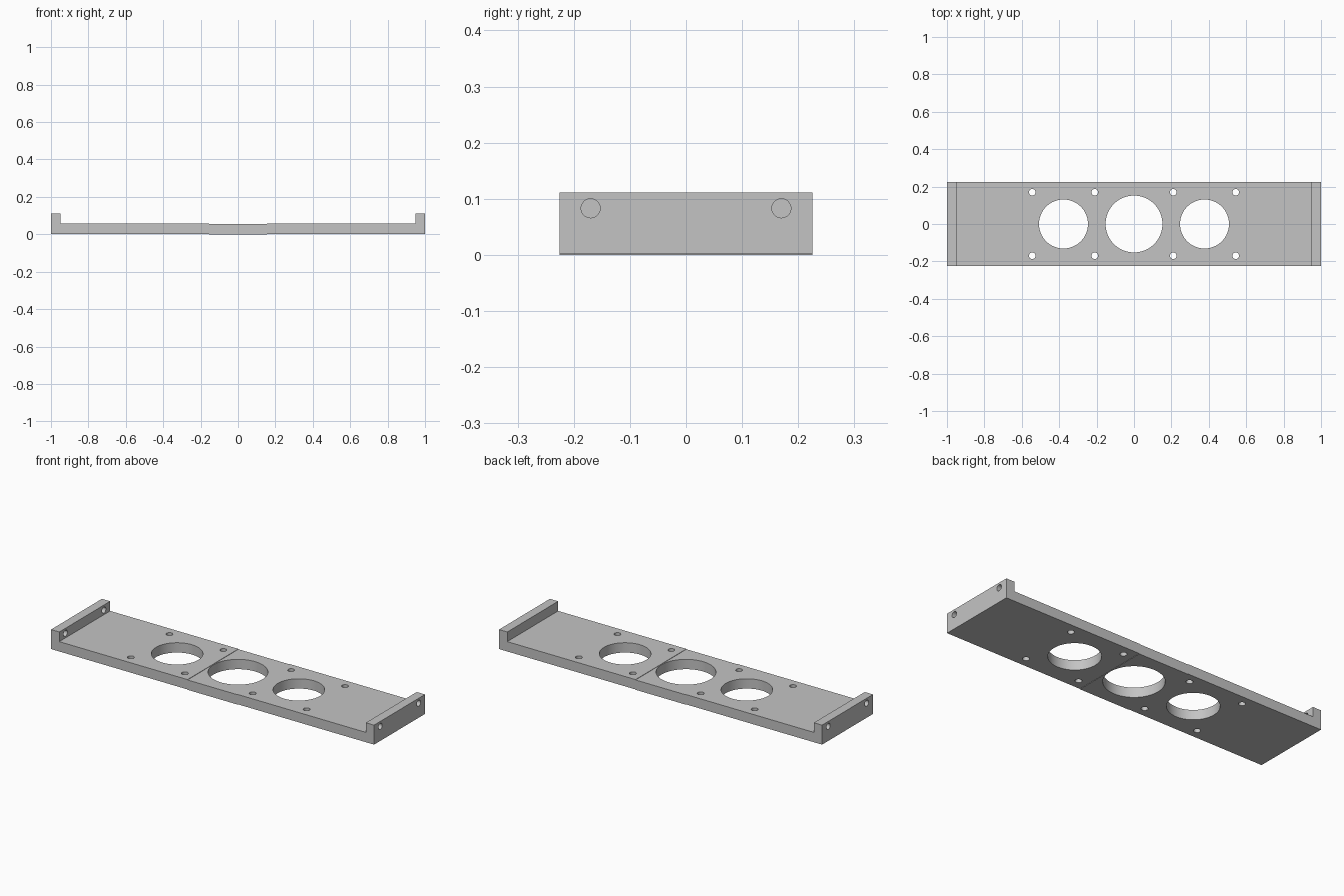
import bpy, bmesh
from mathutils import Matrix, Vector

old = bpy.data.objects.get("Cube")
if old:
    bpy.data.objects.remove(old, do_unlink=True)

HALF_W = 0.225     # half width of the bracket
SEAM = 0.155       # half length of the middle section
STEP = 0.002       # side sections sit a hair above the middle one
THICK = 0.055
TOP = 0.111
LIP = 0.949        # inner face of the end lips

grey = bpy.data.materials.new("plain grey")
grey.use_nodes = True
grey.diffuse_color = (0.55, 0.55, 0.55, 1)
grey.node_tree.nodes["Principled BSDF"].inputs["Base Color"].default_value = grey.diffuse_color


def finish(name, bm):
    bmesh.ops.recalc_face_normals(bm, faces=bm.faces)
    mesh = bpy.data.meshes.new(name)
    bm.to_mesh(mesh)
    bm.free()
    obj = bpy.data.objects.new(name, mesh)
    bpy.context.collection.objects.link(obj)
    return obj


def extrude_profile(name, points):
    """Extrude an (x, z) outline across the full width."""
    bm = bmesh.new()
    face = bm.faces.new([bm.verts.new((x, -HALF_W, z)) for x, z in points])
    moved = bmesh.ops.extrude_face_region(bm, geom=[face])["geom"]
    verts = [v for v in moved if isinstance(v, bmesh.types.BMVert)]
    bmesh.ops.translate(bm, verts=verts, vec=(0, 2 * HALF_W, 0))
    obj = finish(name, bm)
    obj.data.materials.append(grey)
    return obj


def drill(obj, holes):
    """Cut cylinders given as (centre, radius, length, axis)."""
    bm = bmesh.new()
    for centre, radius, length, axis in holes:
        turn = Vector((0, 0, 1)).rotation_difference(Vector(axis)).to_matrix().to_4x4()
        bmesh.ops.create_cone(bm, cap_ends=True, segments=64 if radius > 0.1 else 32,
                              radius1=radius, radius2=radius, depth=length,
                              matrix=Matrix.Translation(centre) @ turn)
    cutter = finish("hole_cutter", bm)
    cutter.hide_render = True
    mod = obj.modifiers.new("holes", "BOOLEAN")
    mod.operation = "DIFFERENCE"
    mod.solver = "EXACT"
    mod.object = cutter
    bpy.ops.object.select_all(action="DESELECT")
    bpy.context.view_layer.objects.active = obj
    obj.select_set(True)
    bpy.ops.object.modifier_apply(modifier=mod.name)
    bpy.data.objects.remove(cutter, do_unlink=True)
    bpy.ops.object.shade_smooth_by_angle()


UP, ALONG = (0, 0, 1), (1, 0, 0)

# Middle section with the largest opening
middle = extrude_profile("middle_plate", [(-SEAM, 0), (SEAM, 0), (SEAM, THICK), (-SEAM, THICK)])
drill(middle, [((0, 0, 0), 0.152, 1, UP)])

# Side sections: plate and raised end lip in one profile
for name, s in (("left_plate", 1), ("right_plate", -1)):
    low, deck = STEP, THICK + STEP
    side = extrude_profile(name, [(s * x, z) for x, z in (
        (SEAM, low), (1, low), (1, TOP), (LIP, TOP), (LIP, deck), (SEAM, deck))])
    holes = [((s * 0.377, 0, 0), 0.131, 1, UP)]
    # Lip holes are blind on the left end and go through on the right end
    reach = 0.09 if s > 0 else 0.2
    for y in (-0.17, 0.17):
        holes += [((s * x, y, 0), 0.0175, 1, UP) for x in (0.21, 0.544)]
        holes.append(((s, y, 0.083), 0.017, reach, ALONG))
    drill(side, holes)
